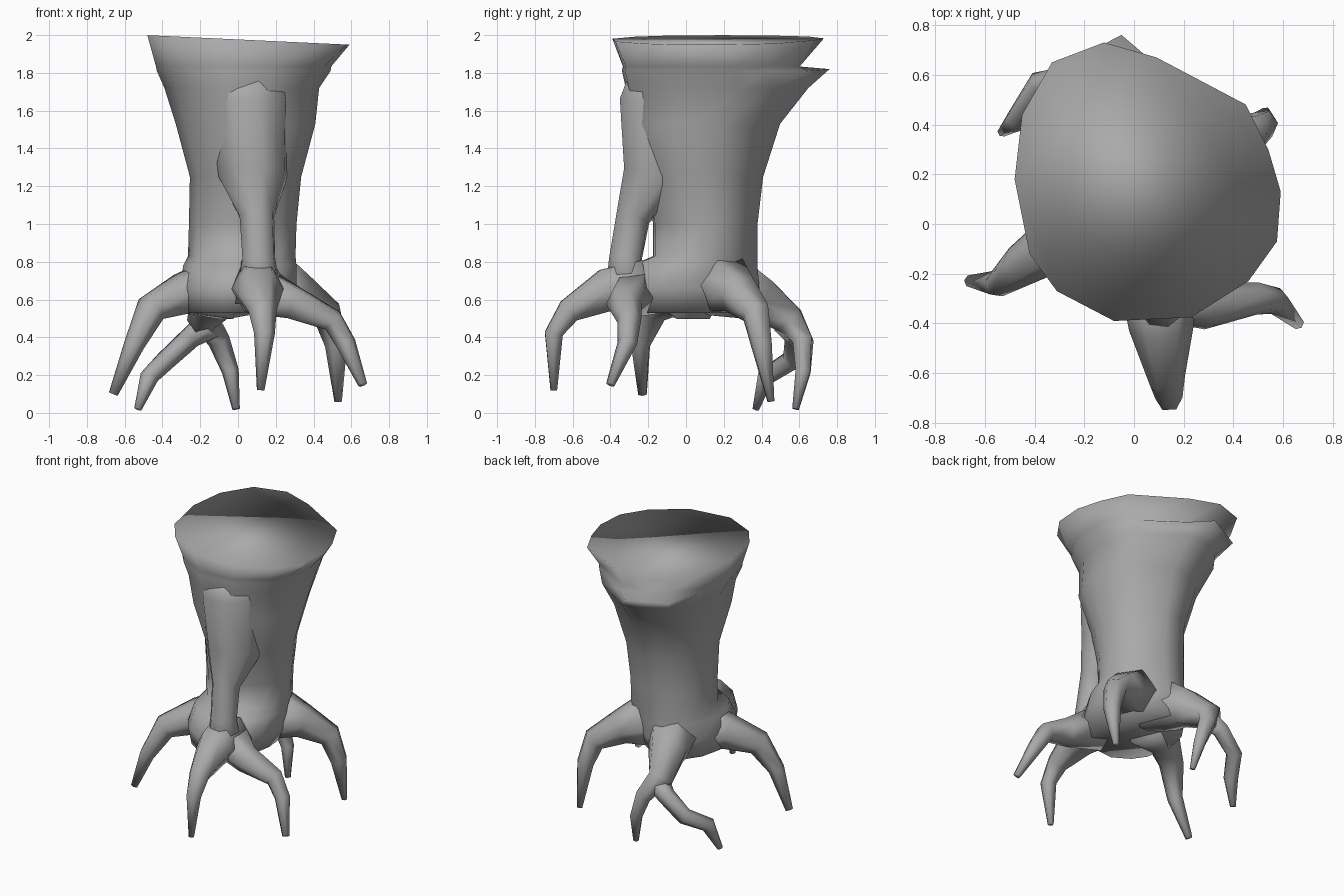
import bpy
import bmesh
import math
from mathutils import Vector

default_cube = bpy.data.objects.get("Cube")
if default_cube:
    bpy.data.objects.remove(default_cube, do_unlink=True)

# One plain grey bark colour
bark = bpy.data.materials.new("grey_bark")
bark.use_nodes = True
bark_colour = (0.4, 0.4, 0.4, 1.0)
bark.diffuse_color = bark_colour
bark.node_tree.nodes["Principled BSDF"].inputs["Base Color"].default_value = bark_colour


def loft(name, rings):
    """Skin a list of equal-length point rings and close both ends."""
    bm = bmesh.new()
    loops = [[bm.verts.new(point) for point in ring] for ring in rings]
    count = len(loops[0])
    for lower, upper in zip(loops, loops[1:]):
        for i in range(count):
            j = (i + 1) % count
            bm.faces.new((lower[i], lower[j], upper[j], upper[i]))
    bm.faces.new(list(reversed(loops[0])))
    bm.faces.new(loops[-1])
    bmesh.ops.recalc_face_normals(bm, faces=bm.faces[:])
    mesh = bpy.data.meshes.new(name)
    bm.to_mesh(mesh)
    bm.free()
    for polygon in mesh.polygons:
        polygon.use_smooth = True
    mesh.materials.append(bark)
    obj = bpy.data.objects.new(name, mesh)
    bpy.context.collection.objects.link(obj)
    return obj


def root(name, path, sides=6):
    """Tapered tube along a path of (x, y, z, radius) stations."""
    points = [Vector(station[:3]) for station in path]
    heading = points[-1] - points[0]
    side = heading.cross(Vector((0, 0, 1))).normalized()
    rings = []
    for index, station in enumerate(path):
        before = points[max(index - 1, 0)]
        after = points[min(index + 1, len(points) - 1)]
        tangent = (after - before).normalized()
        across = (side - tangent * side.dot(tangent)).normalized()
        normal = across.cross(tangent)
        ring = []
        for step in range(sides):
            angle = math.tau * step / sides
            offset = across * math.cos(angle) + normal * math.sin(angle)
            ring.append(points[index] + offset * station[3])
        rings.append(ring)
    return loft(name, rings)


# Irregular outline of the sawn top, counter-clockwise
rim = [(0.59, 0.13), (0.54, 0.3), (0.45, 0.48), (0.09, 0.67), (-0.12, 0.73),
       (-0.33, 0.65), (-0.45, 0.44), (-0.48, 0.18), (-0.42, -0.12),
       (-0.31, -0.27), (-0.08, -0.39), (0.23, -0.375), (0.46, -0.23),
       (0.575, -0.07)]
rim_centre = Vector((0.04, 0.16))
angles = [math.atan2(y - rim_centre.y, x - rim_centre.x) for x, y in rim]


def oval(z, cx, cy, rx, ry):
    return [Vector((cx + rx * math.cos(a), cy + ry * math.sin(a), z)) for a in angles]


# Trunk: flared base, narrow waist, widening crown
trunk_rings = [oval(*section) for section in (
    (0.53, -0.02, 0.01, 0.27, 0.34),
    (0.66, 0.0, 0.01, 0.31, 0.38),
    (0.78, 0.01, 0.04, 0.3, 0.34),
    (0.83, 0.02, 0.1, 0.285, 0.28),
    (1.0, 0.025, 0.1, 0.285, 0.28),
    (1.25, 0.04, 0.09, 0.295, 0.32),
    (1.53, 0.04, 0.09, 0.37, 0.41),
    (1.72, 0.02, 0.16, 0.41, 0.49),
)]

# Overhanging bark lip at the back, tucked in just above
lip = oval(1.81, 0.03, 0.13, 0.46, 0.48)
for i, (x, y) in enumerate(rim):
    if y > 0.6:
        lip[i] = Vector((x * 0.96, y * 0.96, 1.81))
peak = max(range(len(lip)), key=lambda i: lip[i].y)
lip[peak] = Vector((-0.05, 0.76, 1.82))
trunk_rings.append(lip)
trunk_rings.append(oval(1.835, 0.03, 0.13, 0.465, 0.475))

# Slightly tilted flat top
trunk_rings.append([Vector((x, y, 1.977 - 0.047 * x)) for x, y in rim])
loft("trunk", trunk_rings)

# Front buttress: merged with the trunk above, standing clear at the waist
root("front_buttress", [
    (0.05, -0.1, 1.75, 0.21), (0.06, -0.14, 1.64, 0.22),
    (0.08, -0.15, 1.25, 0.19), (0.1, -0.28, 1.04, 0.095),
    (0.11, -0.32, 0.82, 0.09), (0.11, -0.31, 0.58, 0.13)], sides=8)

# Claw-like roots
root("front_root", [
    (0.1, -0.22, 0.67, 0.16), (0.11, -0.42, 0.65, 0.13),
    (0.13, -0.62, 0.54, 0.075), (0.14, -0.7, 0.42, 0.055),
    (0.12, -0.7, 0.12, 0.02)])
root("front_left_root", [
    (0.1, -0.24, 0.65, 0.15), (0.3, -0.33, 0.58, 0.095),
    (0.5, -0.3, 0.49, 0.065), (0.57, -0.31, 0.37, 0.055),
    (0.66, -0.4, 0.15, 0.025)])
root("right_root", [
    (-0.08, 0.03, 0.66, 0.19), (-0.29, -0.06, 0.63, 0.12),
    (-0.46, -0.17, 0.55, 0.085), (-0.55, -0.24, 0.36, 0.055),
    (-0.66, -0.23, 0.1, 0.025)])
root("back_left_root", [
    (0.13, 0.16, 0.7, 0.2), (0.32, 0.28, 0.63, 0.115),
    (0.47, 0.37, 0.53, 0.08), (0.52, 0.4, 0.36, 0.06),
    (0.53, 0.45, 0.06, 0.02)])
root("back_root", [
    (-0.04, 0.16, 0.7, 0.21), (-0.12, 0.38, 0.61, 0.135),
    (-0.18, 0.55, 0.49, 0.09), (-0.1, 0.62, 0.38, 0.06),
    (-0.04, 0.62, 0.22, 0.045), (-0.01, 0.58, 0.02, 0.02)])
root("back_right_root_branch", [
    (-0.15, 0.54, 0.47, 0.08), (-0.25, 0.58, 0.4, 0.06),
    (-0.38, 0.56, 0.28, 0.055), (-0.47, 0.42, 0.19, 0.05),
    (-0.53, 0.37, 0.02, 0.02)])
